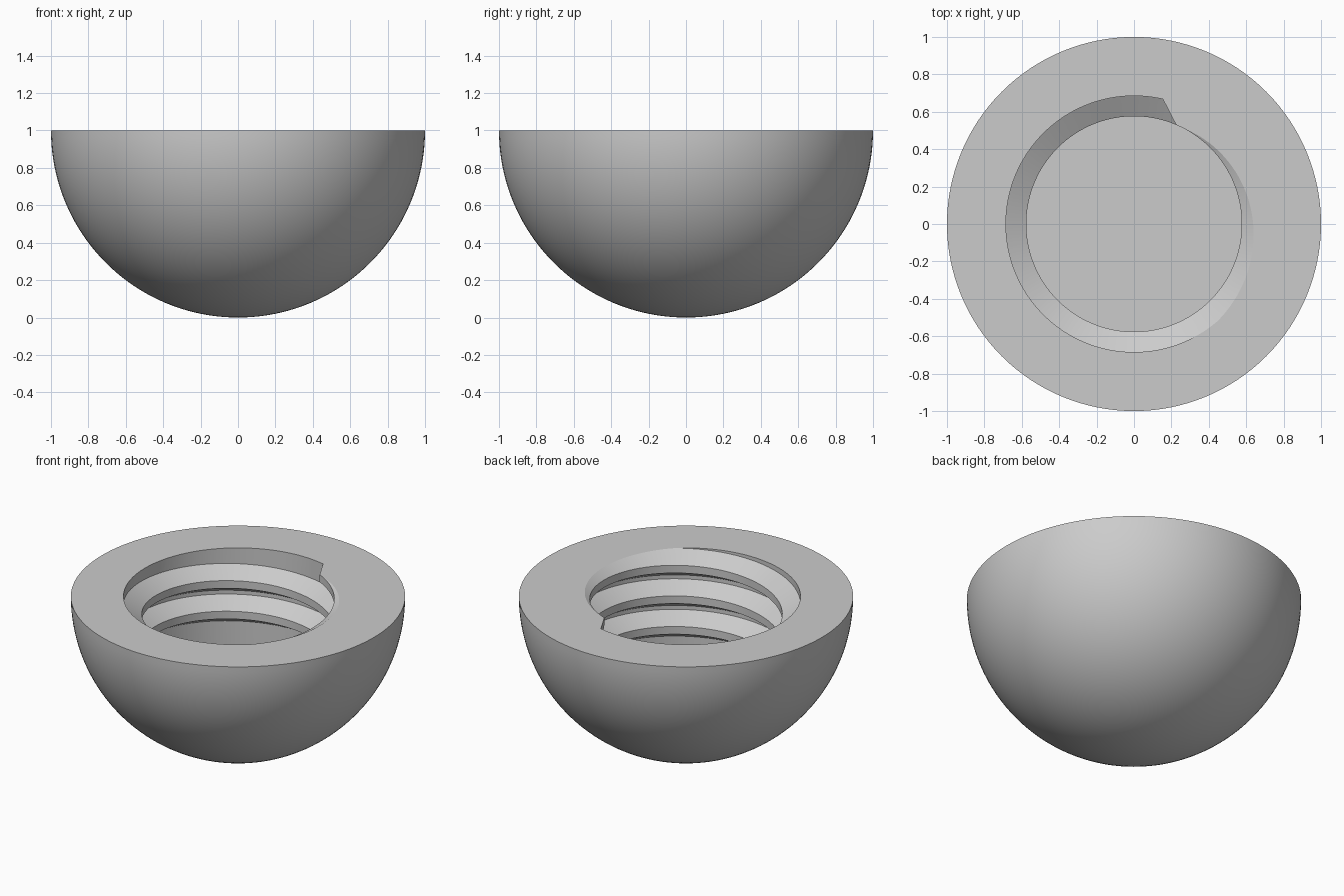
import bpy, bmesh
from math import sin, cos, pi, radians, tan

old = bpy.data.objects.get("Cube")
if old:
    bpy.data.objects.remove(old, do_unlink=True)

SEGMENTS = 128
ROOT, CREST, FLOOR = 0.685, 0.576, 0.33   # bore radius, ridge radius, bore floor
PITCH, TURNS = 0.202, 2.5
END_ANGLE, END_Z = radians(67), 0.977

grey = bpy.data.materials.new("plain_grey")
grey.use_nodes = True
colour = (0.6, 0.6, 0.6, 1)
grey.diffuse_color = colour
grey.node_tree.nodes["Principled BSDF"].inputs["Base Color"].default_value = colour


def make_object(name, bm):
    bmesh.ops.recalc_face_normals(bm, faces=bm.faces)
    mesh = bpy.data.meshes.new(name)
    bm.to_mesh(mesh)
    bm.free()
    mesh.materials.append(grey)
    obj = bpy.data.objects.new(name, mesh)
    bpy.context.collection.objects.link(obj)
    return obj


# Half ball with a flat rim and a blind bore, turned from one profile
bm = bmesh.new()
arc = [(sin(a), 1 - cos(a)) for a in (pi / 2 * i / 40 for i in range(41))]
profile = arc + [(ROOT, 1), (ROOT, FLOOR), (0, FLOOR)]
verts = [bm.verts.new((r, 0, z)) for r, z in profile]
edges = [bm.edges.new(pair) for pair in zip(verts, verts[1:])]
bmesh.ops.spin(bm, geom=verts + edges, cent=(0, 0, 0), axis=(0, 0, 1),
               angle=2 * pi, steps=SEGMENTS)
bmesh.ops.remove_doubles(bm, verts=bm.verts, dist=0.0001)
bowl = make_object("threaded_half_ball", bm)

# Helical ridge with sixty degree flanks, its base sunk into the bore wall
bm = bmesh.new()
base = ROOT + 0.015
crest_half = PITCH / 8
base_half = crest_half + (base - CREST) * tan(radians(30))
section = [(base, -base_half), (CREST, -crest_half), (CREST, crest_half), (base, base_half)]
steps = int(TURNS * SEGMENTS)
rings = []
for i in range(steps + 1):
    ring = []
    for r, dz in section:
        back = (steps - i) * 2 * pi / SEGMENTS
        if i == steps and r == base:
            back = -radians(11)              # slanted end face
        a = END_ANGLE - back
        z = END_Z - PITCH * back / (2 * pi) + dz
        ring.append(bm.verts.new((r * cos(a), r * sin(a), z)))
    rings.append(ring)
for lower, upper in zip(rings, rings[1:]):
    for j in range(4):
        k = (j + 1) % 4
        bm.faces.new((lower[j], lower[k], upper[k], upper[j]))
bm.faces.new(rings[0])
bm.faces.new(rings[-1])
bmesh.ops.triangulate(bm, faces=bm.faces)

# Trim the ridge level with the rim
bmesh.ops.bisect_plane(bm, geom=bm.verts[:] + bm.edges[:] + bm.faces[:],
                       plane_co=(0, 0, 1), plane_no=(0, 0, 1), clear_outer=True)
bmesh.ops.holes_fill(bm, edges=[e for e in bm.edges if e.is_boundary], sides=0)
ridge = make_object("thread_ridge", bm)

# Join ridge and bowl into one solid
bpy.context.view_layer.objects.active = bowl
bowl.select_set(True)
union = bowl.modifiers.new("join_thread", 'BOOLEAN')
union.operation = 'UNION'
union.solver = 'EXACT'
union.object = ridge
bpy.ops.object.modifier_apply(modifier=union.name)
bpy.data.objects.remove(ridge, do_unlink=True)

bpy.ops.object.select_all(action='DESELECT')
bowl.select_set(True)
bpy.ops.object.shade_smooth_by_angle(angle=radians(30))
